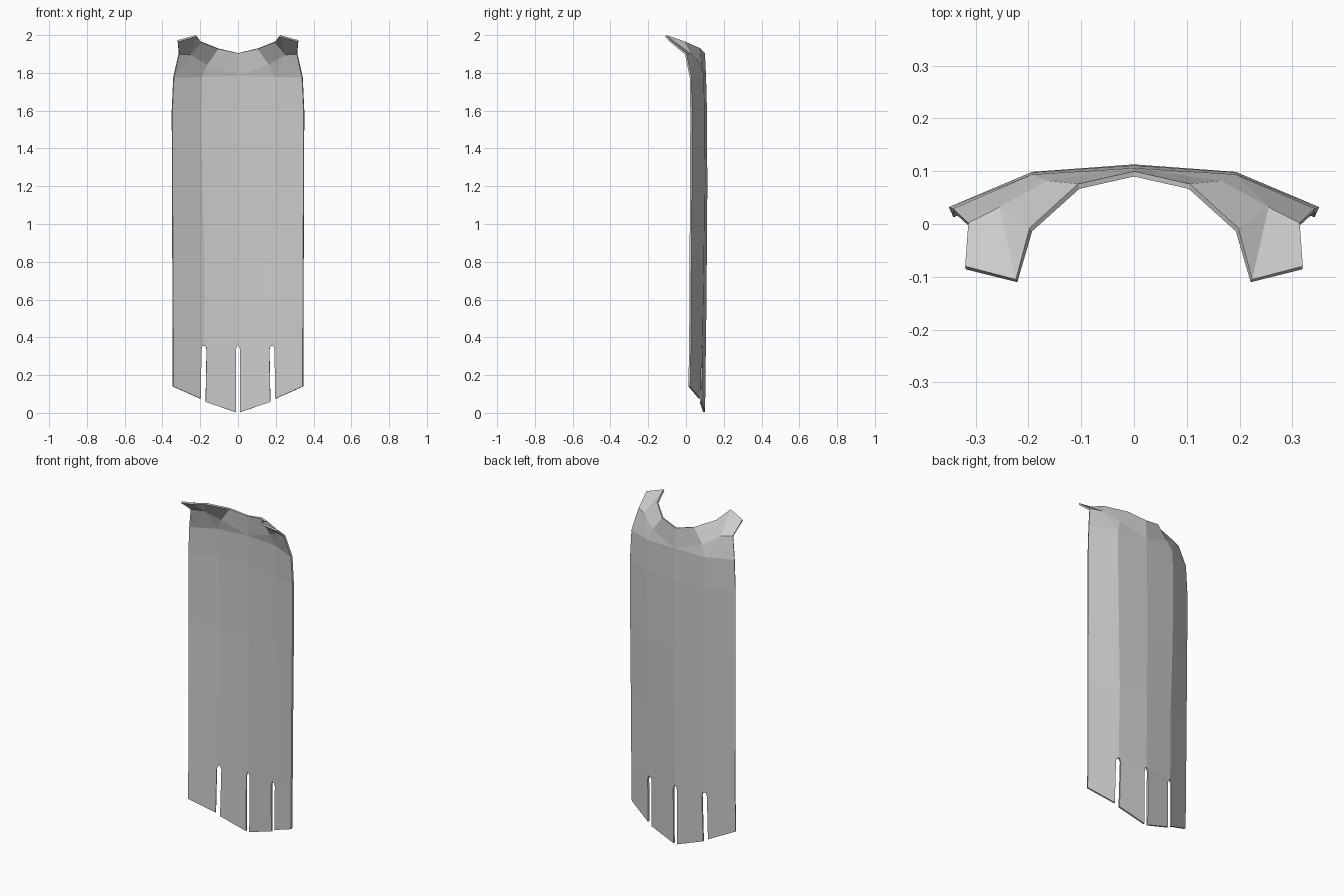
import bpy
import bmesh

cube = bpy.data.objects.get("Cube")
if cube:
    bpy.data.objects.remove(cube, do_unlink=True)

cloth = bpy.data.materials.new("grey cloth")
cloth.use_nodes = True
GREY = (0.6, 0.6, 0.6, 1)
cloth.diffuse_color = GREY
cloth.node_tree.nodes["Principled BSDF"].inputs["Base Color"].default_value = GREY

bm = bmesh.new()


def vert(*co):
    return bm.verts.new(co)


# Main sheet: each row holds the spine, crease and side edge of one half
rows = [
    [(0, .106, 1.785), (.193, .094, 1.78), (.343, .029, 1.777)],
    [(0, .111, 1.6), (.195, .098, 1.6), (.351, .032, 1.6)],
    [(0, .113, 1.2), (.190, .099, 1.2), (.350, .031, 1.2)],
    [(0, .110, .8), (.180, .095, .8), (.348, .028, .8)],
    [(0, .106, .358), (.182, .088, .358), (.346, .026, .358)],
]
grid = [[vert(*p) for p in row] for row in rows]
for upper, lower in zip(grid, grid[1:]):
    for i in range(2):
        bm.faces.new((upper[i], upper[i + 1], lower[i + 1], lower[i]))
spine, crease, side = grid[-1]


# Hem panels, parted by round-topped slits
def slit_side(centre, top, bottom_co, half, y):
    arch = [vert(centre + half * .6, y, top - .005),
            vert(centre + half, y, top - .022)]
    return arch + [vert(*bottom_co)]


inner = (slit_side(0, .358, (.012, .101, .004), .012, .105)
         + slit_side(.182, .358, (.172, .083, .058), -.015, .088)[::-1])
bm.faces.new([spine] + inner + [crease])
outer = slit_side(.182, .358, (.2, .077, .075), .015, .083)
bm.faces.new([crease] + outer + [vert(.346, .022, .14), side])

# Shoulder yoke with its flared collar tip
top_spine, top_crease, top_side = grid[0]
neck = vert(0, .1, 1.905)
neck_mid = vert(.106, .076, 1.93)
neck_side = vert(.198, -.008, 1.967)
tip_in = vert(.224, -.105, 2)
tip_out = vert(.32, -.08, 1.973)
notch = vert(.314, .002, 1.905)
blade = vert(.165, .082, 1.846)
shoulder = vert(.255, .032, 1.9)
for face in [(top_spine, neck, neck_mid, blade),
             (top_spine, blade, top_crease),
             (blade, neck_mid, neck_side, shoulder),
             (shoulder, neck_side, tip_in),
             (shoulder, tip_in, tip_out, notch),
             (top_crease, blade, shoulder),
             (top_crease, shoulder, top_side),
             (top_side, shoulder, notch)]:
    bm.faces.new(face)

# Face the sheet outward, towards the back
bmesh.ops.recalc_face_normals(bm, faces=bm.faces)
bm.faces.ensure_lookup_table()
if bm.faces[0].normal.y < 0:
    bmesh.ops.reverse_faces(bm, faces=bm.faces)

mesh = bpy.data.meshes.new("cape")
bm.to_mesh(mesh)
bm.free()
mesh.materials.append(cloth)
cape = bpy.data.objects.new("cape", mesh)
bpy.context.collection.objects.link(cape)

# Mirror the half and give the cloth its thickness
mirror = cape.modifiers.new("Mirror", 'MIRROR')
mirror.use_axis[0] = True
mirror.use_clip = True
solid = cape.modifiers.new("Thickness", 'SOLIDIFY')
solid.thickness = .01
solid.offset = -1
